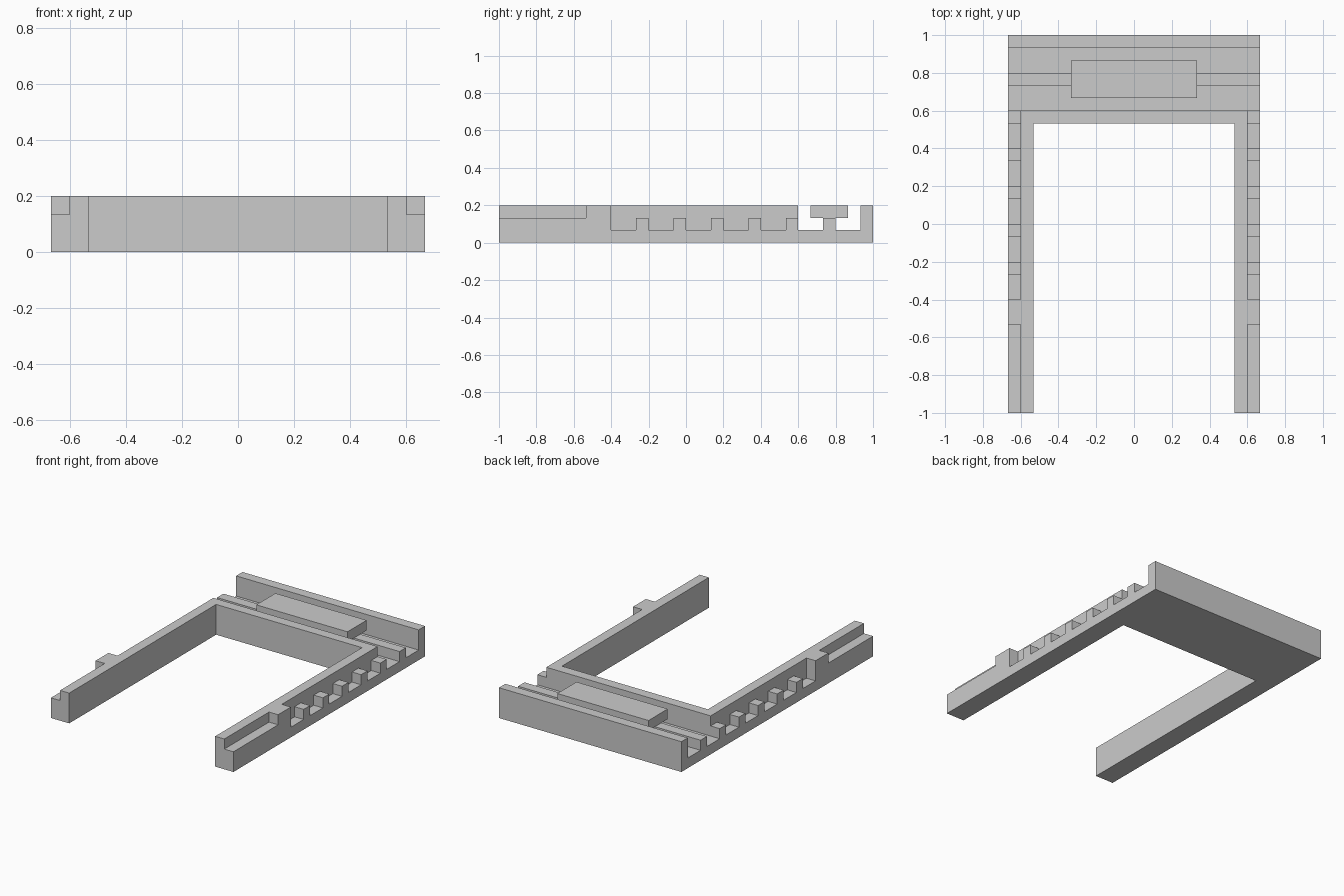
import bpy, bmesh

if "Cube" in bpy.data.objects:
    bpy.data.objects.remove(bpy.data.objects["Cube"])

U = 1 / 15  # the model sits on a regular module


def extrude_profile(name, yz, x0, x1):
    """Solid from a side (y, z) outline in modules, swept from x0 to x1."""
    bm = bmesh.new()
    face = bm.faces.new([bm.verts.new((x0 * U, y * U, z * U)) for y, z in yz])
    moved = bmesh.ops.extrude_face_region(bm, geom=[face])["geom"]
    verts = [g for g in moved if isinstance(g, bmesh.types.BMVert)]
    bmesh.ops.translate(bm, verts=verts, vec=((x1 - x0) * U, 0, 0))
    bmesh.ops.recalc_face_normals(bm, faces=bm.faces)
    mesh = bpy.data.meshes.new(name)
    bm.to_mesh(mesh)
    bm.free()
    obj = bpy.data.objects.new(name, mesh)
    bpy.context.collection.objects.link(obj)
    return obj


def box(name, x0, x1, y0, y1, z0, z1):
    return extrude_profile(name, [(y0, z0), (y1, z0), (y1, z1), (y0, z1)], x0, x1)


def combine(target, tool, operation):
    mod = target.modifiers.new(operation.title(), 'BOOLEAN')
    mod.operation, mod.solver, mod.object = operation, 'EXACT', tool
    bpy.context.view_layer.objects.active = target
    bpy.ops.object.modifier_apply(modifier=mod.name)
    bpy.data.objects.remove(tool)


# Base body: flat front, rear grooves with a low ridge, and the back wall
body_outline = [(-15, 0), (15, 0), (15, 3), (14, 3), (14, 1), (12, 1), (12, 2),
                (11, 2), (11, 1), (9, 1), (9, 3), (-15, 3)]
frame = extrude_profile("frame", body_outline, -10, 10)

# Opening between the two arms
combine(frame, box("opening_cutter", -8, 8, -16, 8, -1, 4), 'DIFFERENCE')

# Outer edge of each arm: long step, full-height stop, then a row of teeth
step = [(-16, 2), (-8, 2), (-8, 4), (-16, 4)]
rack = [(-6, 4), (-6, 1)]
for i in range(5):
    y = -4 + 3 * i
    rack += [(y, 1), (y, 2), (y + 1, 2)]
    if i < 4:
        rack.append((y + 1, 1))
rack += [(9.5, 2), (9.5, 4)]
for x0, x1 in ((9, 11), (-11, -9)):
    for outline in (step, rack):
        combine(frame, extrude_profile("edge_cutter", outline, x0, x1), 'DIFFERENCE')

# Raised plate resting on the rear ridge
combine(frame, box("plate", -5, 5, 10, 13, 2, 3), 'UNION')
